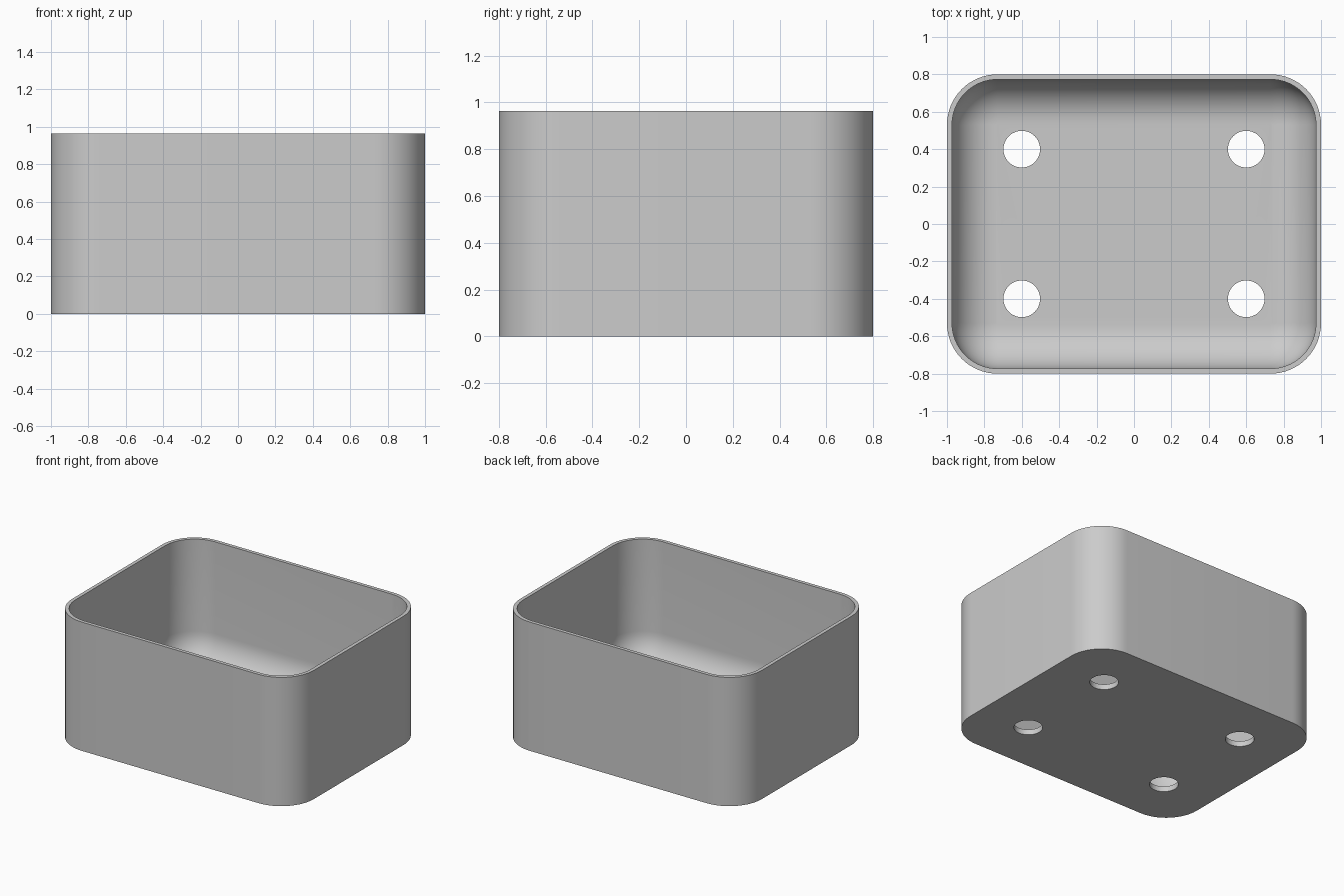
import bpy, bmesh
from math import sin, cos, pi

HALF_X, HALF_Y, HEIGHT = 1.0, 0.8, 0.963
CORNER, WALL, FLOOR, FILLET = 0.27, 0.027, 0.04, 0.235
CORNER_STEPS, FILLET_STEPS = 16, 12

old = bpy.data.objects.get("Cube")
if old:
    bpy.data.objects.remove(old, do_unlink=True)

grey = bpy.data.materials.new("plain grey")
grey.use_nodes = True
colour = (0.6, 0.6, 0.6, 1)
grey.diffuse_color = colour
grey.node_tree.nodes["Principled BSDF"].inputs["Base Color"].default_value = colour


def rounded_ring(bm, inset, z):
    """Rounded rectangle, moved inwards by inset, at height z."""
    radius = CORNER - inset
    ring = []
    for quarter, (sx, sy) in enumerate([(1, 1), (-1, 1), (-1, -1), (1, -1)]):
        for step in range(CORNER_STEPS + 1):
            a = (quarter + step / CORNER_STEPS) * pi / 2
            ring.append(bm.verts.new((sx * (HALF_X - CORNER) + radius * cos(a),
                                      sy * (HALF_Y - CORNER) + radius * sin(a), z)))
    return ring


# Tray: outer wall, rim, inner wall, curved fillet and floor
levels = [(0, 0), (0, HEIGHT), (WALL, HEIGHT)]
for i in range(FILLET_STEPS + 1):
    a = i / FILLET_STEPS * pi / 2
    levels.append((WALL + FILLET * (1 - cos(a)), FLOOR + FILLET * (1 - sin(a))))

bm = bmesh.new()
rings = [rounded_ring(bm, inset, z) for inset, z in levels]
for low, high in zip(rings, rings[1:]):
    for i in range(len(low)):
        j = (i + 1) % len(low)
        bm.faces.new((low[i], low[j], high[j], high[i]))
bm.faces.new(rings[0])
bm.faces.new(rings[-1])
bmesh.ops.recalc_face_normals(bm, faces=bm.faces)
mesh = bpy.data.meshes.new("tray")
bm.to_mesh(mesh)
bm.free()
mesh.materials.append(grey)
tray = bpy.data.objects.new("tray", mesh)
bpy.context.collection.objects.link(tray)

# Four round holes through the floor
cutters = []
for x in (-0.6, 0.6):
    for y in (-0.4, 0.4):
        bpy.ops.mesh.primitive_cylinder_add(vertices=48, radius=0.098, depth=0.2,
                                            location=(x, y, 0))
        cutter = bpy.context.object
        cutter.name = "hole_cutter"
        cutter.data.materials.append(grey)
        cutter.hide_render = True
        cutters.append(cutter)
        cut = tray.modifiers.new("floor_hole", "BOOLEAN")
        cut.operation = "DIFFERENCE"
        cut.solver = "EXACT"
        cut.object = cutter

bpy.ops.object.select_all(action="DESELECT")
tray.select_set(True)
bpy.context.view_layer.objects.active = tray
for cut in list(tray.modifiers):
    bpy.ops.object.modifier_apply(modifier=cut.name)
for cutter in cutters:
    bpy.data.objects.remove(cutter, do_unlink=True)

# Smooth curves, crisp rim and hole edges
bpy.ops.object.shade_smooth_by_angle(angle=pi / 6)
